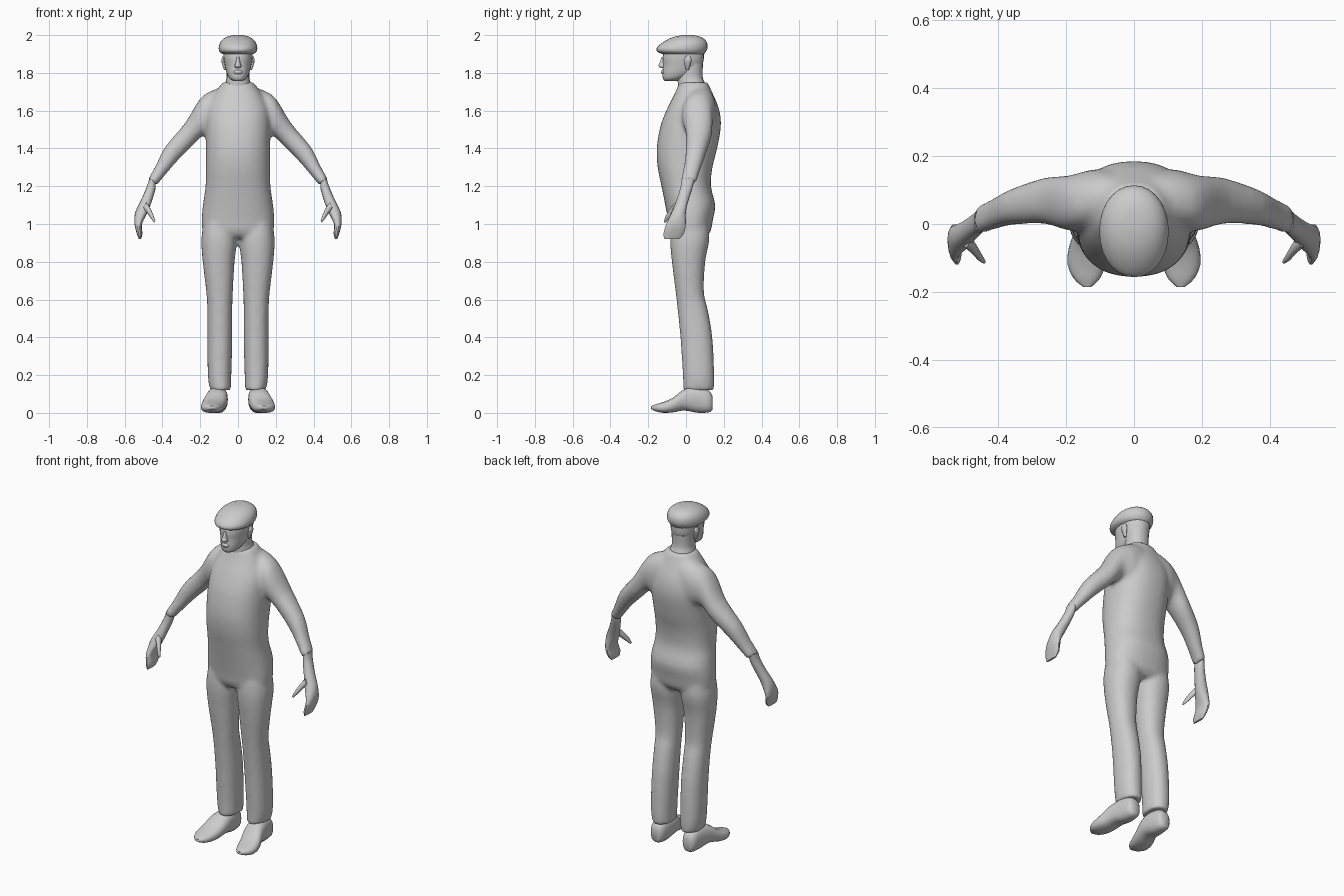
import bpy, bmesh, math
from mathutils import Vector

grey = bpy.data.materials.new("plain grey")
grey.diffuse_color = (0.6, 0.6, 0.6, 1)


# A station is (centre, half axis U, half axis V)
def level(x0, x1, y0, y1, z):
    return (Vector(((x0 + x1) / 2, (y0 + y1) / 2, z)),
            Vector(((x1 - x0) / 2, 0, 0)), Vector((0, (y1 - y0) / 2, 0)))


def limb(xa, za, xb, zb, y0, y1):
    return (Vector(((xa + xb) / 2, (y0 + y1) / 2, (za + zb) / 2)),
            Vector(((xa - xb) / 2, 0, (za - zb) / 2)), Vector((0, (y1 - y0) / 2, 0)))


def upright(y, x0, x1, z0, z1):
    return (Vector(((x0 + x1) / 2, y, (z0 + z1) / 2)),
            Vector(((x1 - x0) / 2, 0, 0)), Vector((0, 0, (z1 - z0) / 2)))


def spline(a, b, c, d, t):
    return 0.5 * (2 * b + (c - a) * t + (2 * a - 5 * b + 4 * c - d) * t * t
                  + (3 * b - a - 3 * c + d) * t ** 3)


def loft(bm, stations, side=1, n=20, power=2.2, steps=3):
    """Closed tube with a smooth run through rounded cross-sections."""
    last = len(stations) - 1
    rings = []
    for i in range(last):
        four = [stations[min(max(i + k, 0), last)] for k in (-1, 0, 1, 2)]
        for s in range(steps):
            rings.append([spline(*[f[k] for f in four], s / steps) for k in range(3)])
    rings.append(stations[-1])
    loops = []
    for c, u, v in rings:
        loop = []
        for j in range(n):
            a = 2 * math.pi * j / n
            cu, sv = math.cos(a), math.sin(a)
            p = c + u * math.copysign(abs(cu) ** (2 / power), cu) \
                  + v * math.copysign(abs(sv) ** (2 / power), sv)
            loop.append(bm.verts.new((p.x * side, p.y, p.z)))
        loops.append(loop)
    faces = [bm.faces.new((a[j], a[(j + 1) % n], b[(j + 1) % n], b[j]))
             for a, b in zip(loops, loops[1:]) for j in range(n)]
    faces += [bm.faces.new(loops[0]), bm.faces.new(loops[-1])]
    bmesh.ops.recalc_face_normals(bm, faces=faces)


def finish(bm, name, angle=50):
    me = bpy.data.meshes.new(name)
    bm.to_mesh(me)
    bm.free()
    ob = bpy.data.objects.new(name, me)
    bpy.context.collection.objects.link(ob)
    me.materials.append(grey)
    bpy.ops.object.select_all(action='DESELECT')
    ob.select_set(True)
    bpy.context.view_layer.objects.active = ob
    bpy.ops.object.shade_smooth_by_angle(angle=math.radians(angle))
    return ob


# Clothed body: torso, trouser legs and sleeves melted into one surface
torso = [level(-w, w, y0, y1, z) for w, y0, y1, z in (
    (.14, -.06, .10, .925), (.185, -.085, .13, .96), (.192, -.095, .142, 1.02),
    (.186, -.11, .155, 1.1), (.172, -.13, .132, 1.2), (.17, -.15, .14, 1.3),
    (.17, -.155, .165, 1.4), (.172, -.135, .185, 1.52), (.165, -.1, .175, 1.61),
    (.125, -.06, .142, 1.69), (.082, -.035, .115, 1.75))]
leg = [level(*s) for s in (
    (.03, .17, -.07, .11, 1.06), (.005, .194, -.085, .125, .93),
    (.018, .187, -.075, .102, .8), (.027, .168, -.055, .095, .64),
    (.03, .163, -.045, .115, .55), (.03, .162, -.03, .14, .4),
    (.035, .16, -.017, .15, .2), (.037, .148, -.015, .148, .12))]
arm = [limb(*s) for s in (
    (.06, 1.73, .06, 1.45, .0, .16), (.13, 1.71, .12, 1.46, -.015, .16),
    (.2, 1.665, .18, 1.47, -.02, .143), (.28, 1.535, .24, 1.415, .0, .137),
    (.385, 1.41, .32, 1.335, -.002, .105), (.435, 1.31, .385, 1.26, -.015, .075),
    (.475, 1.24, .43, 1.205, -.03, .055))]
bm = bmesh.new()
loft(bm, torso, n=32, power=2.3)
for side in (1, -1):
    loft(bm, leg, side, n=24)
    loft(bm, arm, side, n=24)
body = finish(bm, "clothed_body")
remesh = body.modifiers.new("blend", 'REMESH')
remesh.mode = 'VOXEL'
remesh.voxel_size = 0.011
remesh.use_smooth_shade = True
soften = body.modifiers.new("soften", 'SMOOTH')
soften.factor = 0.5
soften.iterations = 8

# Hands with a separate thumb, and shoes
hand = [limb(*s) for s in (
    (.47, 1.24, .437, 1.22, -.025, .045), (.482, 1.2, .437, 1.185, -.03, .035),
    (.512, 1.13, .455, 1.125, -.05, .015), (.545, 1.06, .475, 1.07, -.075, 0),
    (.548, 1.0, .508, 1.0, -.105, 0), (.536, .95, .506, .95, -.12, -.01),
    (.525, .92, .513, .92, -.115, -.035))]
thumb = [limb(*s) for s in (
    (.505, 1.08, .485, 1.115, -.07, -.02), (.483, 1.06, .465, 1.085, -.088, -.05),
    (.462, 1.03, .449, 1.05, -.108, -.08), (.444, 1.008, .437, 1.016, -.117, -.105))]
shoe = [upright(*s) for s in (
    (.14, .08, .13, .015, .09), (.12, .064, .147, .002, .12), (.06, .055, .157, 0, .14),
    (-.01, .055, .172, .012, .125), (-.07, .068, .192, .002, .08),
    (-.12, .083, .195, 0, .058), (-.16, .1, .178, .008, .046),
    (-.185, .125, .15, .02, .036))]
for side, word in ((1, "left"), (-1, "right")):
    bm = bmesh.new()
    loft(bm, hand, side, n=14)
    loft(bm, thumb, side, n=10)
    finish(bm, word + "_hand")
    bm = bmesh.new()
    loft(bm, shoe, side, n=18, power=2.5)
    finish(bm, word + "_shoe")

# Neck, skull, nose, lips and ears
neck = [level(-w, w, y0, y1, z) for w, y0, y1, z in (
    (.085, -.04, .112, 1.69), (.068, -.043, .1, 1.745),
    (.06, -.045, .088, 1.78), (.062, -.04, .09, 1.85))]
skull = [level(-w, w, y0, y1, z) for w, y0, y1, z in (
    (.022, -.112, -.05, 1.757), (.044, -.122, -.01, 1.77), (.06, -.125, .05, 1.8),
    (.07, -.122, .085, 1.84), (.077, -.124, .095, 1.88), (.078, -.115, .095, 1.93))]
nose = [level(-w, w, y0, y1, z) for w, y0, y1, z in (
    (.012, -.13, -.1, 1.825), (.018, -.147, -.1, 1.835),
    (.012, -.14, -.1, 1.855), (.008, -.129, -.1, 1.885))]
lips = [level(-w, w, y0, -.1, z) for w, y0, z in (
    (.018, -.124, 1.792), (.024, -.131, 1.8), (.024, -.131, 1.808), (.018, -.125, 1.815))]
ear = [level(*s) for s in (
    (.062, .073, .0, .015, 1.815), (.064, .084, -.008, .024, 1.845),
    (.066, .088, -.01, .03, 1.87), (.068, .08, .0, .022, 1.89))]
bm = bmesh.new()
loft(bm, neck, n=20)
loft(bm, skull, n=24)
loft(bm, nose, n=10)
loft(bm, lips, n=12)
for side in (1, -1):
    loft(bm, ear, side, n=10)
finish(bm, "head")

# Flat cap
cap = [level(-w, w, y0, y1, z) for w, y0, y1, z in (
    (.082, -.125, .096, 1.9), (.098, -.153, .106, 1.913), (.102, -.153, .114, 1.935),
    (.092, -.118, .109, 1.965), (.068, -.075, .085, 1.987),
    (.035, -.03, .05, 1.998), (.008, .0, .02, 2.0))]
bm = bmesh.new()
loft(bm, cap, n=28, power=2.05)
finish(bm, "flat_cap", 60)
